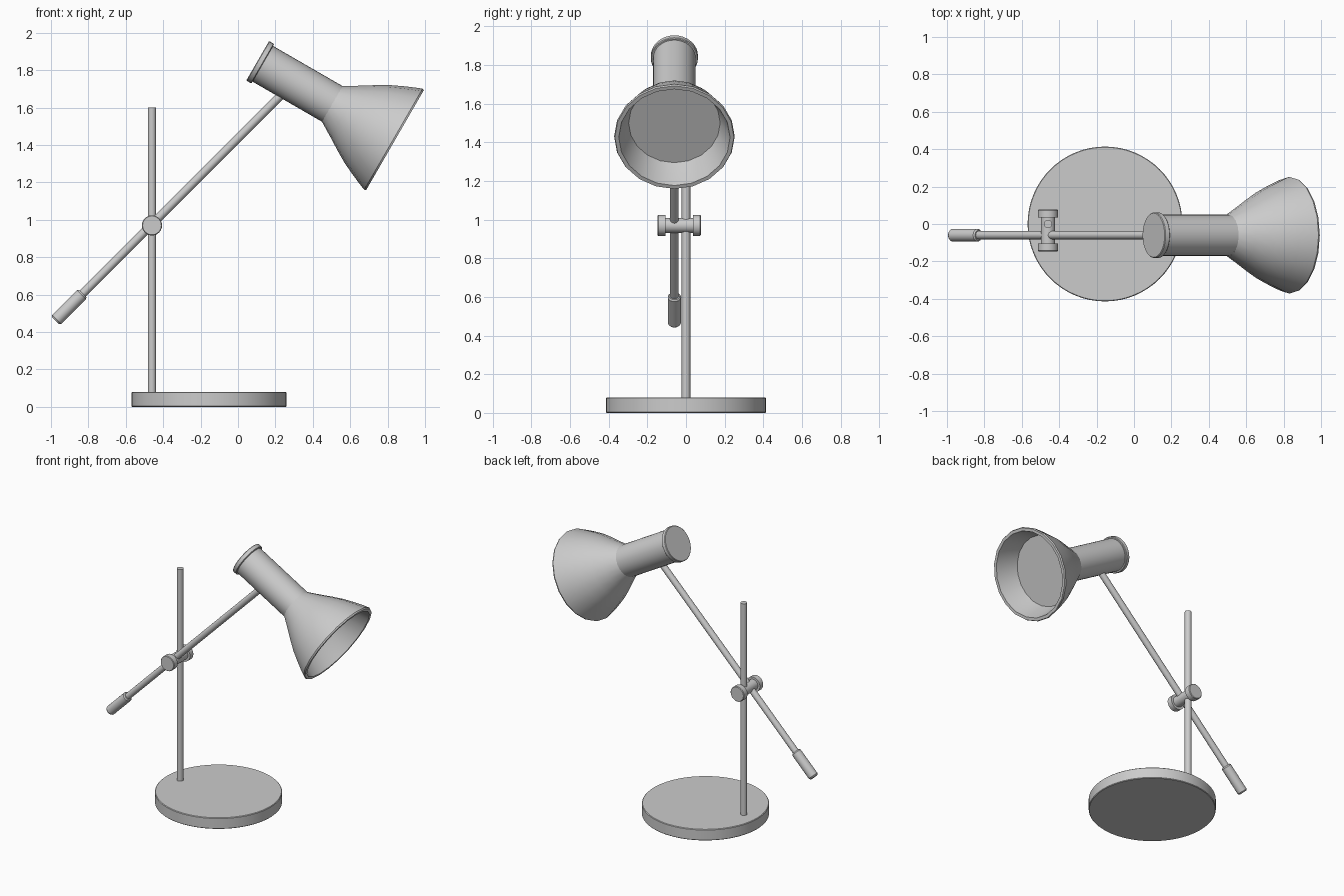
import bpy, bmesh, math
from mathutils import Vector

if "Cube" in bpy.data.objects:
    bpy.data.objects.remove(bpy.data.objects["Cube"])


def lathe(name, profile, origin, axis, sides):
    """Spin (distance along axis, radius) points round an axis; ends are capped."""
    bm = bmesh.new()
    rings = []
    for d, r in profile:
        rings.append([bm.verts.new((r * math.cos(2 * math.pi * i / sides),
                                    r * math.sin(2 * math.pi * i / sides), d))
                      for i in range(sides)])
    for a, b in zip(rings, rings[1:]):
        for i in range(sides):
            j = (i + 1) % sides
            bm.faces.new((a[i], a[j], b[j], b[i]))
    bm.faces.new(rings[0][::-1])
    bm.faces.new(rings[-1])
    bmesh.ops.recalc_face_normals(bm, faces=bm.faces)
    mesh = bpy.data.meshes.new(name)
    bm.to_mesh(mesh)
    bm.free()
    ob = bpy.data.objects.new(name, mesh)
    bpy.context.collection.objects.link(ob)
    ob.location = origin
    ob.rotation_mode = 'QUATERNION'
    ob.rotation_quaternion = Vector(axis).to_track_quat('Z', 'Y')
    bpy.ops.object.select_all(action='DESELECT')
    ob.select_set(True)
    bpy.context.view_layer.objects.active = ob
    bpy.ops.object.shade_smooth_by_angle(angle=math.radians(35))
    return ob


UP = (0, 0, 1)
ARM_Y = -0.06
ARM_DIR = (1, 0, 1)
HEAD_DIR = (math.cos(math.radians(30)), 0, -math.sin(math.radians(30)))

# Round base and upright post
lathe("base", [(0, 0.41), (0.004, 0.414), (0.076, 0.414), (0.08, 0.41)],
      (-0.155, 0, 0), UP, 64)
lathe("post", [(0.07, 0.022), (1.6, 0.022)], (-0.46, 0, 0), UP, 20)

# Slanted arm with a counterweight grip at its low end
lathe("arm", [(0.1, 0.022), (1.745, 0.022)], (-0.974, ARM_Y, 0.462), ARM_DIR, 20)
lathe("grip", [(-0.006, 0.026), (0.004, 0.034), (0.192, 0.034), (0.2, 0.028)],
      (-0.972, ARM_Y, 0.464), ARM_DIR, 20)

# Clamp joining arm and post, with a knob at each end
CLAMP = (-0.46, -0.035, 0.97)
lathe("clamp_body", [(-0.08, 0.038), (0.08, 0.038)], CLAMP, (0, 1, 0), 24)
for label, side in (("front", -1), ("back", 1)):
    lathe("clamp_knob_" + label,
          [(0.07, 0.054), (0.108, 0.054), (0.112, 0.05)],
          CLAMP, (0, side, 0), 24)

# Lamp head: end cap, socket tube, flared shade with a recessed disc inside
HEAD = (0.105, ARM_Y, 1.85)
lathe("head_cap", [(0, 0.118), (0.004, 0.122), (0.028, 0.122), (0.032, 0.118)],
      HEAD, HEAD_DIR, 32)
lathe("socket_tube", [(0.02, 0.11), (0.47, 0.11)], HEAD, HEAD_DIR, 32)
lathe("shade", [(0.46, 0.11), (0.54, 0.158), (0.61, 0.202), (0.675, 0.24),
                (0.74, 0.271), (0.80, 0.297), (0.838, 0.312), (0.848, 0.308),
                (0.848, 0.288), (0.78, 0.268), (0.70, 0.237)],
      HEAD, HEAD_DIR, 20)
